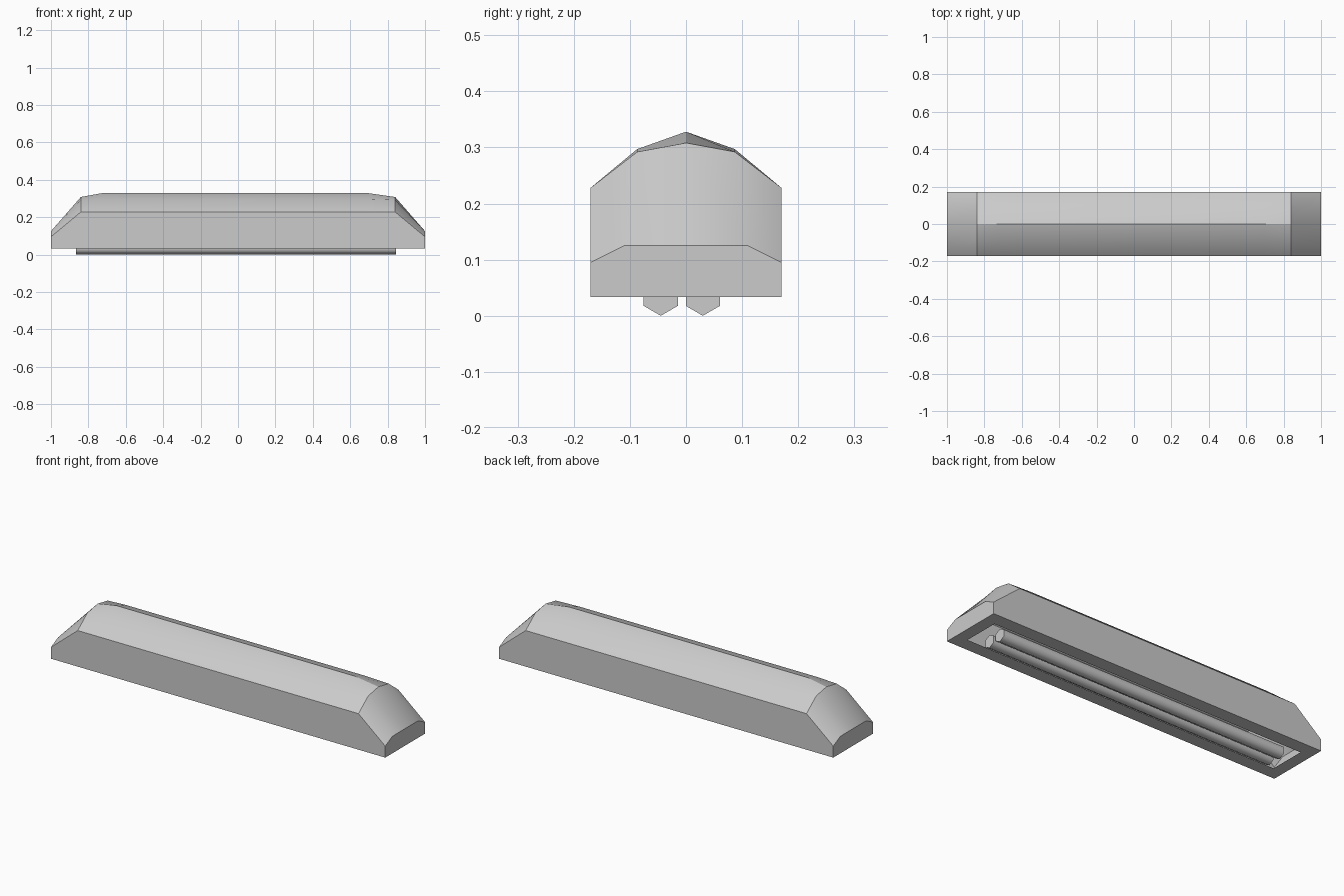
import bpy, bmesh, math

cube = bpy.data.objects.get("Cube")
if cube:
    bpy.data.objects.remove(cube)

grey = bpy.data.materials.new("light_grey")
grey.use_nodes = True
colour = (0.6, 0.6, 0.6, 1)
grey.diffuse_color = colour
grey.node_tree.nodes["Principled BSDF"].inputs["Base Color"].default_value = colour

BOTTOM = 0.033
HALF_W = 0.17


def finish(bm, name, angle):
    mesh = bpy.data.meshes.new(name)
    bm.to_mesh(mesh)
    bm.free()
    obj = bpy.data.objects.new(name, mesh)
    bpy.context.collection.objects.link(obj)
    mesh.materials.append(grey)
    bpy.ops.object.select_all(action='DESELECT')
    obj.select_set(True)
    bpy.context.view_layer.objects.active = obj
    bpy.ops.object.shade_smooth_by_angle(angle=math.radians(angle))
    return obj


# Housing: an open shell lofted through cross-sections along x
def section(bm, x, side_z, shoulder_y, shoulder_z, ridge_z):
    half = [(HALF_W, BOTTOM), (HALF_W, side_z), (shoulder_y, shoulder_z)]
    pts = [(-y, z) for y, z in half] + [(0, ridge_z)] + half[::-1]
    return [bm.verts.new((x, y, z)) for y, z in pts]


end = (0.095, 0.11, 0.125, 0.125)
bevel = (0.228, 0.087, 0.292, 0.308)
middle = (0.228, 0.087, 0.297, 0.328)
stations = [(-1, end), (-0.84, bevel), (-0.73, middle),
            (0.70, middle), (0.84, bevel), (1, end)]

bm = bmesh.new()
rings = [section(bm, x, *shape) for x, shape in stations]
for a, b in zip(rings, rings[1:]):
    for i in range(len(a) - 1):
        bm.faces.new((a[i], a[i + 1], b[i + 1], b[i]))
for ring in (rings[0], rings[-1]):
    bm.faces.new(ring)

# Flat rim around the opening underneath
def rectangle(hx, hy):
    return [bm.verts.new((sx * hx, sy * hy, BOTTOM))
            for sx, sy in ((-1, -1), (1, -1), (1, 1), (-1, 1))]


outer, inner = rectangle(1, HALF_W), rectangle(0.935, 0.098)
for i in range(4):
    j = (i + 1) % 4
    bm.faces.new((outer[i], outer[j], inner[j], inner[i]))
bmesh.ops.remove_doubles(bm, verts=bm.verts, dist=0.0005)
bmesh.ops.recalc_face_normals(bm, faces=bm.faces)
finish(bm, "housing", 30)


# Two hexagonal tubes hanging in the opening
def tube(name, y, radius=0.035, x0=-0.865, x1=0.845):
    bm = bmesh.new()
    bmesh.ops.create_cone(bm, cap_ends=True, segments=6, radius1=radius,
                          radius2=radius, depth=x1 - x0)
    for v in bm.verts:
        px, py, pz = v.co
        v.co = ((x0 + x1) / 2 + pz, y + px, radius + py)
    bmesh.ops.recalc_face_normals(bm, faces=bm.faces)
    finish(bm, name, 65)


tube("front_tube", -0.045)
tube("back_tube", 0.030)
